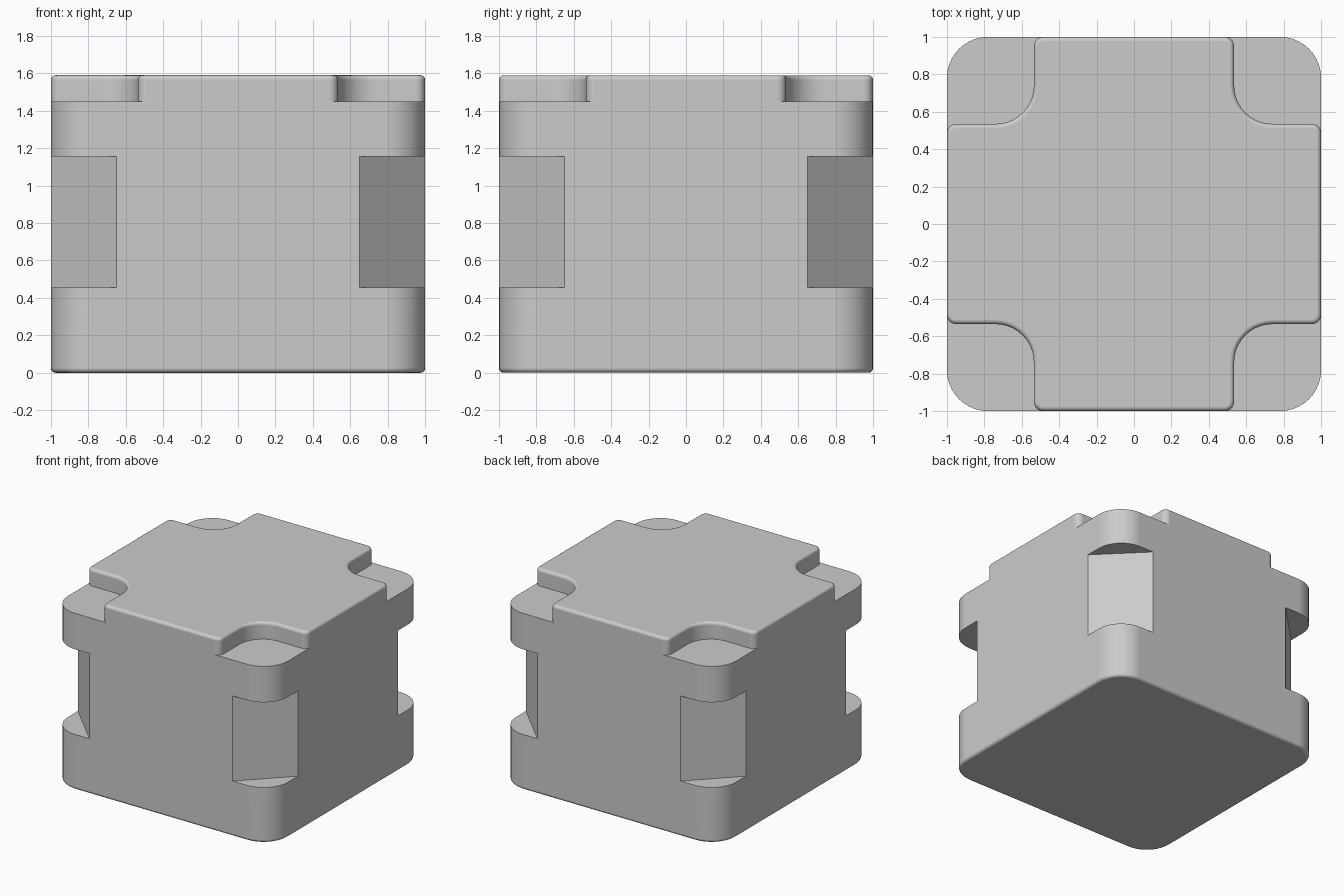
import bpy, bmesh, math

if "Cube" in bpy.data.objects:
    bpy.data.objects.remove(bpy.data.objects["Cube"])

HEIGHT, LEDGE = 1.59, 1.45
WAIST_LOW, WAIST_HIGH = 0.455, 1.155
EDGE = 0.025

grey = bpy.data.materials.new("light grey")
grey.diffuse_color = (0.6, 0.6, 0.6, 1)
grey.use_nodes = True
grey.node_tree.nodes["Principled BSDF"].inputs["Base Color"].default_value = grey.diffuse_color


def arc(cx, cy, r, start, end, steps):
    """Points on an arc, angles in degrees."""
    angles = [math.radians(start + (end - start) * i / steps) for i in range(steps + 1)]
    return [(cx + r * math.cos(a), cy + r * math.sin(a)) for a in angles]


def prism(name, outline, z0, z1, turn=0):
    """Extrude a flat outline from z0 to z1, turned about the z axis."""
    c, s = math.cos(turn), math.sin(turn)
    bm = bmesh.new()
    base = bm.faces.new([bm.verts.new((x * c - y * s, x * s + y * c, z0)) for x, y in outline])
    grown = bmesh.ops.extrude_face_region(bm, geom=[base])["geom"]
    top = [v for v in grown if isinstance(v, bmesh.types.BMVert)]
    bmesh.ops.translate(bm, verts=top, vec=(0, 0, z1 - z0))
    bmesh.ops.recalc_face_normals(bm, faces=bm.faces[:])
    mesh = bpy.data.meshes.new(name)
    bm.to_mesh(mesh)
    bm.free()
    obj = bpy.data.objects.new(name, mesh)
    bpy.context.collection.objects.link(obj)
    return obj


# Block with rounded upright corners
outline = []
for i, (sx, sy) in enumerate([(1, 1), (-1, 1), (-1, -1), (1, -1)]):
    outline += arc(sx * 0.78, sy * 0.78, 0.22, 90 * i, 90 * i + 90, 10)
housing = prism("housing", outline, 0, HEIGHT)
housing.data.materials.append(grey)

# Corner cutters: curved notch around the raised lid, flat chamfer at the waist
notch = ([(1.2, 1.2), (0.485, 1.2)] + arc(0.485, 0.95, 0.05, 90, 0, 5)
         + arc(0.74, 0.74, 0.205, 180, 270, 10)
         + arc(0.95, 0.485, 0.05, 90, 0, 5) + [(1.2, 0.485)])
chamfer = [(1.2, 1.2), (0.45, 1.2), (1.2, 0.45)]
cutters = []
for i in range(4):
    turn = i * math.pi / 2
    cutters.append(prism("notch_cutter", notch, LEDGE, HEIGHT + 0.2, turn))
    cutters.append(prism("waist_cutter", chamfer, WAIST_LOW, WAIST_HIGH, turn))

bpy.context.view_layer.objects.active = housing
housing.select_set(True)
for cutter in cutters:
    cutter.hide_render = True
    mod = housing.modifiers.new("cut", "BOOLEAN")
    mod.operation = "DIFFERENCE"
    mod.solver = "EXACT"
    mod.object = cutter
    bpy.ops.object.modifier_apply(modifier=mod.name)
for cutter in cutters:
    bpy.data.objects.remove(cutter)

# Rounded rims around the lid and the underside
bm = bmesh.new()
bm.from_mesh(housing.data)
bmesh.ops.remove_doubles(bm, verts=bm.verts[:], dist=0.0005)
rims = [e for e in bm.edges
        if all(abs(v.co.z - HEIGHT) < 1e-3 for v in e.verts)
        or all(abs(v.co.z) < 1e-3 for v in e.verts)]
rims = [e for e in rims if len(e.link_faces) == 2 and e.calc_face_angle() > 0.5]
bmesh.ops.bevel(bm, geom=rims, offset=EDGE, segments=4, profile=0.5,
                affect="EDGES", clamp_overlap=True)
bmesh.ops.recalc_face_normals(bm, faces=bm.faces[:])
for f in bm.faces:
    f.material_index = 0
bm.to_mesh(housing.data)
bm.free()

bpy.ops.object.shade_smooth_by_angle(angle=math.radians(30))
weighted = housing.modifiers.new("clean shading", "WEIGHTED_NORMAL")
weighted.keep_sharp = True
